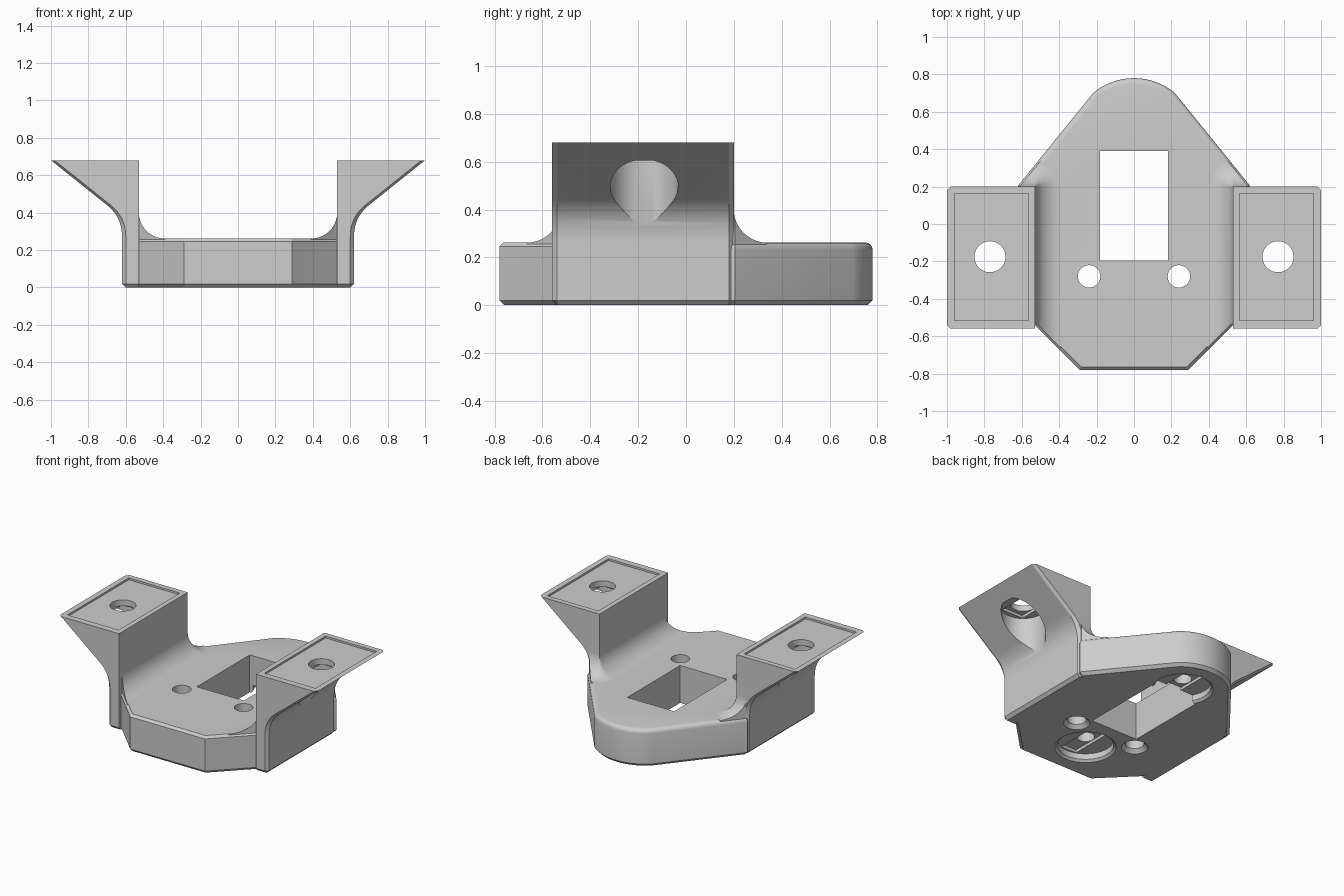
import bpy, bmesh, math
from mathutils import Vector

if "Cube" in bpy.data.objects:
    bpy.data.objects.remove(bpy.data.objects["Cube"])

grey = bpy.data.materials.new("light_grey")
grey.diffuse_color = (0.61, 0.61, 0.61, 1)
grey.use_nodes = True
grey.node_tree.nodes["Principled BSDF"].inputs["Base Color"].default_value = grey.diffuse_color


def loft(name, rings):
    """Closed solid through equal-length rings of points."""
    bm = bmesh.new()
    vs = [[bm.verts.new(p) for p in r] for r in rings]
    n = len(vs[0])
    for a, b in zip(vs, vs[1:]):
        for i in range(n):
            bm.faces.new((a[i], a[(i + 1) % n], b[(i + 1) % n], b[i]))
    bm.faces.new(vs[0])
    bm.faces.new(vs[-1])
    bmesh.ops.recalc_face_normals(bm, faces=bm.faces)
    me = bpy.data.meshes.new(name)
    bm.to_mesh(me)
    bm.free()
    me.materials.append(grey)
    ob = bpy.data.objects.new(name, me)
    bpy.context.collection.objects.link(ob)
    return ob


def combine(target, tool, op):
    """Apply a boolean and drop the tool."""
    mod = target.modifiers.new("bool", 'BOOLEAN')
    mod.operation, mod.solver, mod.object = op, 'EXACT', tool
    bpy.context.view_layer.objects.active = target
    bpy.ops.object.modifier_apply(modifier=mod.name)
    bpy.data.objects.remove(tool)


def box(x0, x1, y0, y1, z0, z1):
    c = [(x0, y0), (x1, y0), (x1, y1), (x0, y1)]
    return loft("box_cutter", [[(x, y, z) for x, y in c] for z in (z0, z1)])


def bore(x, y, steps, n=40):
    """Turned cutter from (radius, height) steps."""
    ring = [(math.cos(2 * math.pi * i / n), math.sin(2 * math.pi * i / n)) for i in range(n)]
    return loft("bore_cutter", [[(x + r * c, y + r * s, z) for c, s in ring] for r, z in steps])


# Base plan: chamfered front, rounded nose at the back
R, FLOOR = 0.34, 0.262
nose = [(R * math.sin(math.radians(a)), 0.78 - R + R * math.cos(math.radians(a)))
        for a in range(40, -41, -5)]
right = [(0.29, -0.78), (0.525, -0.545), (0.58, -0.50), (0.59, 0.15), (0.62, 0.205)]
plan = [Vector(p) for p in right + nose + [(-x, y) for x, y in reversed(right)]]


def inset(amount):
    """Plan moved inwards, by a distance given per point."""
    out, n = [], len(plan)
    for i, p in enumerate(plan):
        d1 = (p - plan[i - 1]).normalized()
        d2 = (plan[(i + 1) % n] - p).normalized()
        n1, n2 = Vector((-d1.y, d1.x)), Vector((-d2.y, d2.x))
        out.append(p + (n1 + n2) / (1 + n1.dot(n2)) * amount(p))
    return out


# Base plate: chamfered underside and front rim, rounded back rim
layers = [[(p.x, p.y, 0) for p in inset(lambda p: 0.02)],
          [(p.x, p.y, 0.02) for p in plan]]
for i in range(5):
    t = i / 4
    s, c = math.sin(t * math.pi / 2), math.cos(t * math.pi / 2)
    ring = inset(lambda p: 0.03 * (1 - c) if p.y > 0 else 0.016 * t)
    layers.append([(q.x, q.y, FLOOR - (0.03 * (1 - s) if p.y > 0 else 0.016 * (1 - t)))
                   for p, q in zip(plan, ring)])
base = loft("mounting_bracket", layers)

# Fillets sweeping from the floor up the inner and back walls of each ear
FX, FY, FR = 0.531, 0.199, 0.14
for s in (1, -1):
    rings = []
    for i in range(12):
        t = math.pi / 2 * min(i, 10) / 10
        d = FR * (1 - math.cos(t)) + 0.0005
        z = FLOOR - 0.0005 + FR * (1 - math.sin(t)) if i < 11 else 0.12
        pts = [(FX - d, -0.9)]
        for j in range(9):
            a = math.pi - math.pi / 2 * j / 8
            pts.append((FX + d * math.cos(a), FY + d * math.sin(a)))
        pts += [(0.75, FY + d), (0.75, -0.9)]
        rings.append([(s * x, y, z) for x, y in pts])
    fillet = loft("ear_fillet", rings)
    trim = inset(lambda p: 0.01)
    combine(fillet, loft("trim", [[(p.x, p.y, z) for p in trim] for z in (0.05, 0.6)]), 'INTERSECT')
    combine(base, fillet, 'UNION')

# Ears: flared profile run front to back, with broken outer corners
EX = 0.53
outer = [(0.60, 0), (0.62, 0.02)]
for i in range(11):
    t = i / 10
    w = ((1 - t) ** 2, 2 * t * (1 - t), t * t)
    outer.append((w[0] * 0.62 + w[1] * 0.62 + w[2] * 0.70,
                  w[0] * 0.27 + w[1] * 0.376 + w[2] * 0.44))
outer.append((1.0, 0.68))
for s in (1, -1):
    layers = [[(s * EX, y, low)] + [(s * (x - cut), y, max(z, low)) for x, z in outer]
              + [(s * EX, y, 0.68)]
              for y, cut, low in ((-0.56, 0.02, 0.02), (-0.54, 0, 0), (0.18, 0, 0), (0.20, 0.02, 0.02))]
    combine(base, loft("ear", layers), 'UNION')

# Ear pads, bolt holes, head pockets and floor screw holes
for s in (1, -1):
    x, pad = s * 0.77, s * 0.763
    cutters = [
        box(pad - 0.198, pad + 0.198, -0.515, 0.163, 0.667, 0.8),
        bore(x, -0.175, [(0.083, 0.5), (0.083, 0.75)]),
        bore(x, -0.175, [(0.142, 0.20), (0.142, 0.605)]),
        box(x - 0.083, x + 0.083, -0.285, -0.065, 0.55, 0.625),
        bore(s * 0.24, -0.28, [(0.085, -0.05), (0.085, 0), (0.06, 0.025), (0.06, 0.5)]),
        # Blind screw pockets on the underside
        bore(0, s * 0.48, [(0.195, -0.05), (0.195, 0), (0.18, 0.015), (0.18, 0.055)]),
        box(-0.06, 0.06, s * 0.48 - 0.165, s * 0.48 + 0.165, 0.02, 0.075),
        bore(0, s * 0.48, [(0.058, 0.03), (0.058, 0.20)]),
    ]
    for c in cutters:
        combine(base, c, 'DIFFERENCE')

# Central window
combine(base, box(-0.182, 0.182, -0.195, 0.39, -0.1, 0.5), 'DIFFERENCE')

bpy.ops.object.select_all(action='DESELECT')
base.select_set(True)
bpy.context.view_layer.objects.active = base
bpy.ops.object.shade_smooth_by_angle(angle=math.radians(25))
